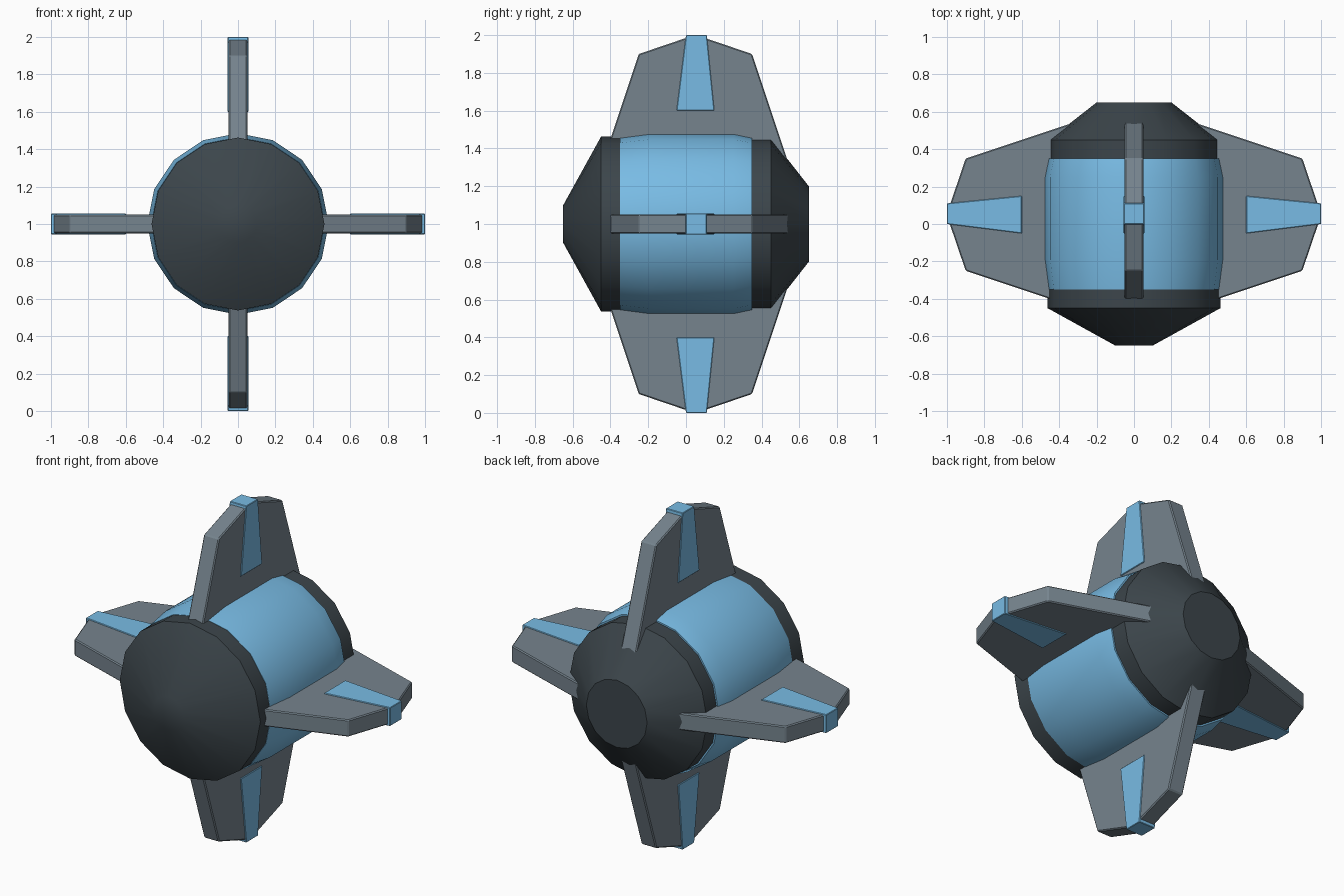
import bpy, bmesh
from math import pi, sin, cos, radians
from mathutils import Matrix, Vector

if "Cube" in bpy.data.objects:
    bpy.data.objects.remove(bpy.data.objects["Cube"])

CENTER = Vector((0, 0, 1))


def material(name, rgb):
    m = bpy.data.materials.new(name)
    m.diffuse_color = (*rgb, 1)
    m.use_nodes = True
    m.node_tree.nodes["Principled BSDF"].inputs["Base Color"].default_value = m.diffuse_color
    return m


DARK = material("charcoal", (0.045, 0.06, 0.07))
BLUE = material("sky_blue", (0.19, 0.50, 0.78))
GREY = material("slate_grey", (0.18, 0.23, 0.27))


def finish(name, bm, mat, smooth=False):
    bmesh.ops.recalc_face_normals(bm, faces=bm.faces)
    me = bpy.data.meshes.new(name)
    bm.to_mesh(me)
    bm.free()
    me.materials.append(mat)
    ob = bpy.data.objects.new(name, me)
    bpy.context.collection.objects.link(ob)
    if smooth:
        bpy.ops.object.select_all(action='DESELECT')
        ob.select_set(True)
        bpy.context.view_layer.objects.active = ob
        bpy.ops.object.shade_smooth_by_angle(angle=radians(35))
    return ob


def lathe(name, profile, mat, sides=16):
    """Spin (y, radius) points around the y axis and cap both ends."""
    bm = bmesh.new()
    rings = [[bm.verts.new(CENTER + Vector((r * sin(2 * pi * i / sides), y, r * cos(2 * pi * i / sides))))
              for i in range(sides)] for y, r in profile]
    for a, b in zip(rings, rings[1:]):
        for i in range(sides):
            j = (i + 1) % sides
            bm.faces.new((a[i], a[j], b[j], b[i]))
    bm.faces.new(rings[0])
    bm.faces.new(rings[-1])
    return finish(name, bm, mat, smooth=True)


def plate(name, outline, half, mat, turn, bevel):
    """Extrude a (y, radial distance) outline across x, then turn it around the y axis."""
    bm = bmesh.new()
    face = bm.faces.new([bm.verts.new((-half, y, r)) for y, r in outline])
    ext = bmesh.ops.extrude_face_region(bm, geom=[face])
    bmesh.ops.translate(bm, vec=(2 * half, 0, 0),
                        verts=[v for v in ext["geom"] if isinstance(v, bmesh.types.BMVert)])
    bmesh.ops.recalc_face_normals(bm, faces=bm.faces)
    bmesh.ops.bevel(bm, geom=bm.edges[:], offset=bevel, segments=1, affect='EDGES')
    bmesh.ops.transform(bm, matrix=Matrix.Translation(CENTER) @ Matrix.Rotation(turn, 4, 'Y'), verts=bm.verts)
    return finish(name, bm, mat)


# Barrel body: dark tapered ends and a slightly bulging blue band
lathe("nose_cone", [(-0.65, 0.10), (-0.45, 0.462), (-0.34, 0.462)], DARK)
lathe("tail_cone", [(0.34, 0.455), (0.45, 0.455), (0.65, 0.20)], DARK)
lathe("body_band", [(-0.35, 0.464), (-0.19, 0.485), (0.25, 0.485), (0.35, 0.464)], BLUE)

# Four fins, each with a blue stripe wrapped over its tip
FIN = [(-0.45, 0.30), (-0.25, 0.90), (0.0, 0.985), (0.10, 0.985), (0.35, 0.90), (0.55, 0.30)]
STRIPE = [(-0.05, 0.60), (0.0, 1.0), (0.11, 1.0), (0.15, 0.60)]
for k, side in enumerate(("top", "right", "bottom", "left")):
    plate(side + "_fin", FIN, 0.05, GREY, k * pi / 2, 0.006)
    plate(side + "_fin_stripe", STRIPE, 0.055, BLUE, k * pi / 2, 0.003)
